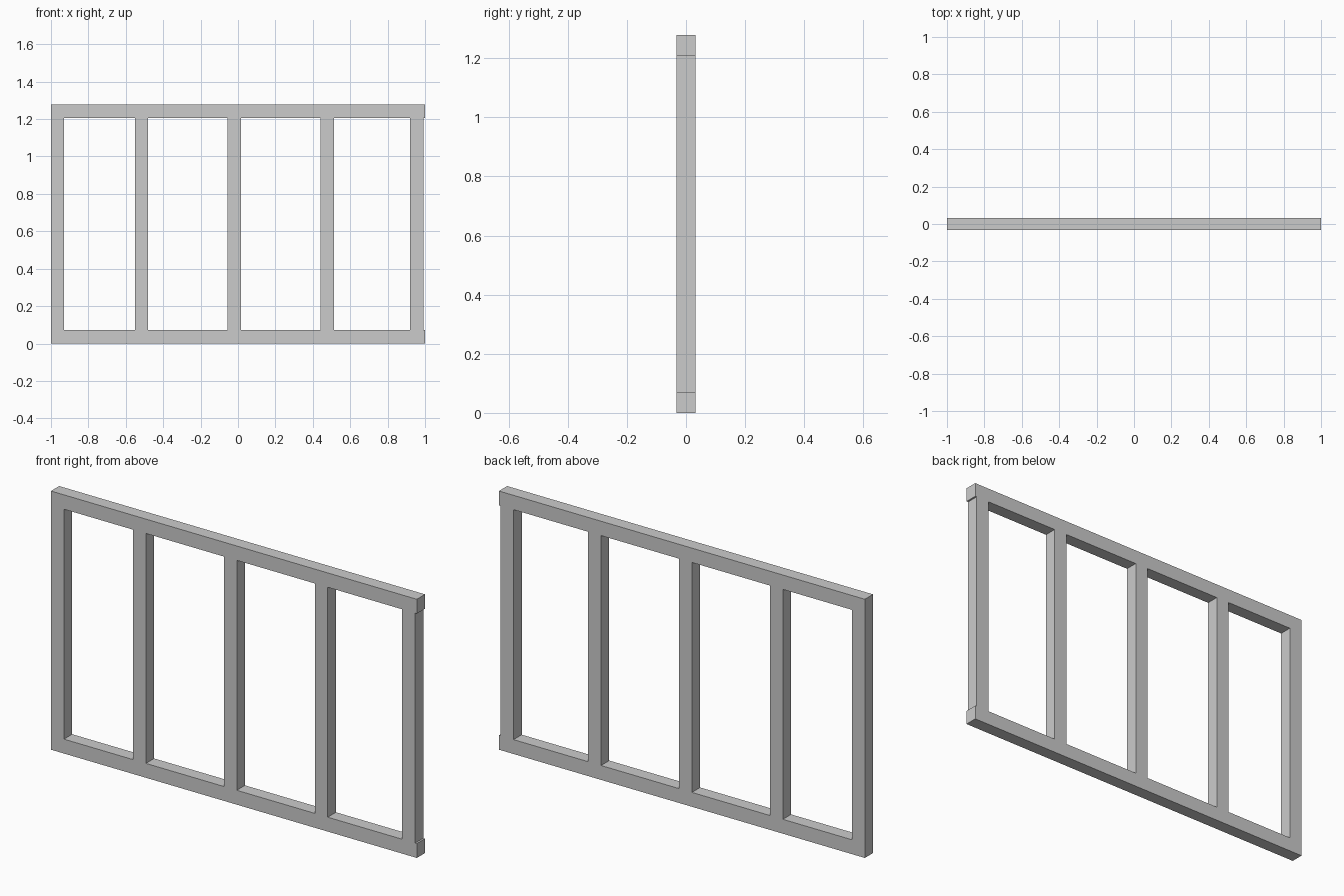
import bpy

if "Cube" in bpy.data.objects:
    bpy.data.objects.remove(bpy.data.objects["Cube"])

DEPTH = 0.064    # thickness front to back
WIDTH = 0.071    # visible width of every timber
HEIGHT = 1.278


def beam(name, x0, x1, z0, z1):
    """Square-edged timber spanning the given x and z ranges."""
    bpy.ops.mesh.primitive_cube_add(size=1, location=((x0 + x1) / 2, 0, (z0 + z1) / 2))
    ob = bpy.context.object
    ob.name = name
    ob.scale = (x1 - x0, DEPTH, z1 - z0)
    bpy.ops.object.transform_apply(location=False, rotation=False, scale=True)
    return ob


# Full-length bottom and top rails
beam("bottom_rail", -1, 1, 0, WIDTH)
beam("top_rail", -1, 1, HEIGHT - WIDTH, HEIGHT)

# Upright studs between the rails; the last sits slightly inside the rail ends
for i, left in enumerate((-1.0, -0.552, -0.055, 0.442, 0.92)):
    beam(f"stud_{i + 1}", left, left + WIDTH, WIDTH, HEIGHT - WIDTH)
